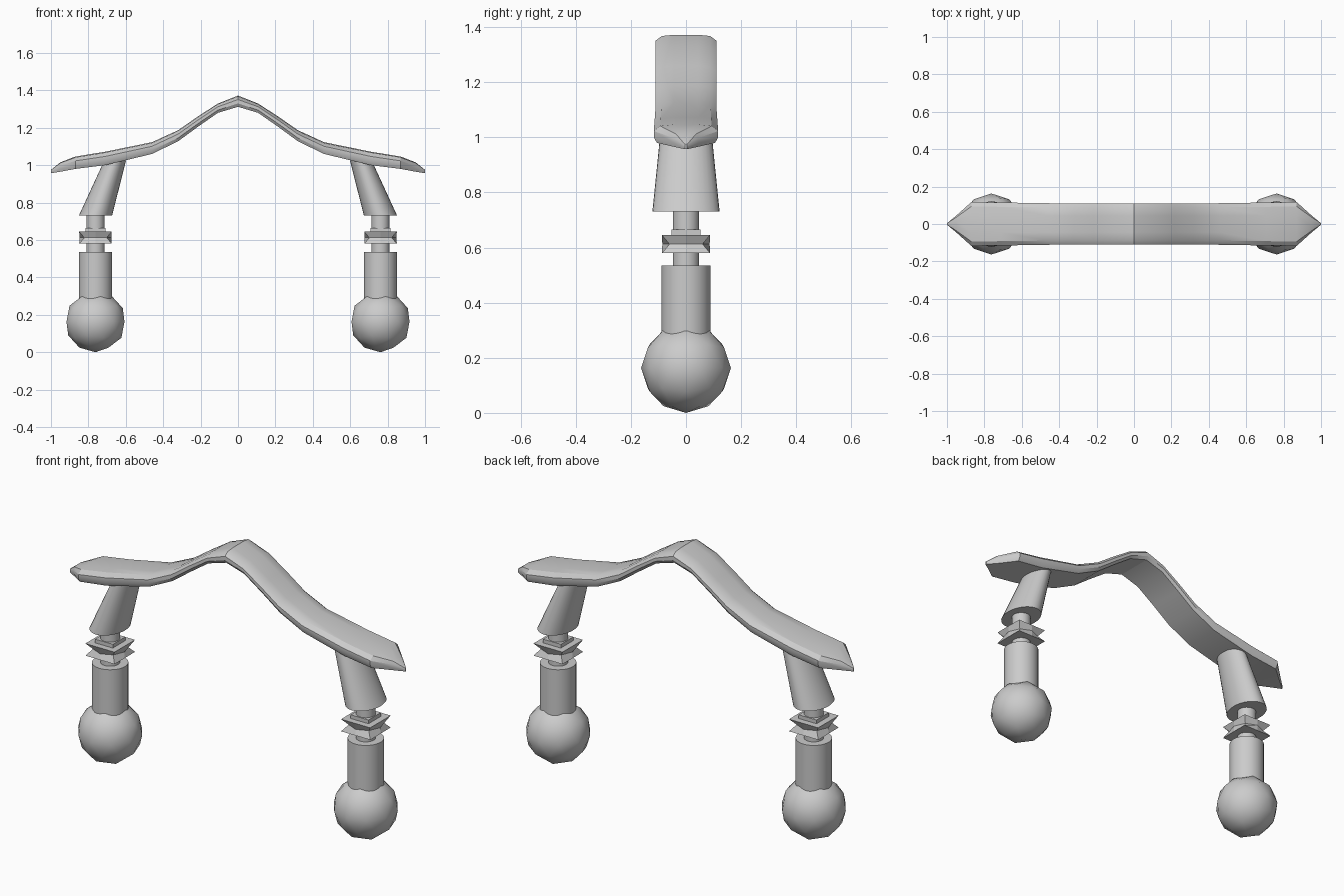
import bpy, bmesh, math

if "Cube" in bpy.data.objects:
    bpy.data.objects.remove(bpy.data.objects["Cube"])


def loft(name, rings, smooth=True):
    """Skin a list of equal-length point rings and cap both ends."""
    bm = bmesh.new()
    rows = [[bm.verts.new(p) for p in r] for r in rings]
    n = len(rows[0])
    for a, b in zip(rows, rows[1:]):
        for i in range(n):
            j = (i + 1) % n
            bm.faces.new((a[i], a[j], b[j], b[i]))
    bm.faces.new(rows[0][::-1])
    bm.faces.new(rows[-1])
    bmesh.ops.recalc_face_normals(bm, faces=bm.faces[:])
    me = bpy.data.meshes.new(name)
    bm.to_mesh(me)
    bm.free()
    ob = bpy.data.objects.new(name, me)
    bpy.context.collection.objects.link(ob)
    if smooth:
        finish(ob)
    return ob


def finish(ob, angle=32):
    bpy.ops.object.select_all(action='DESELECT')
    ob.select_set(True)
    bpy.context.view_layer.objects.active = ob
    bpy.ops.object.shade_smooth_by_angle(angle=math.radians(angle))


def ellipse(cx, z, rx, ry, n=32):
    return [(cx + rx * math.cos(2 * math.pi * i / n),
             ry * math.sin(2 * math.pi * i / n), z) for i in range(n)]


def octo(cx, z, side, corner):
    """Eight-point ring: side midpoints and corners set separately."""
    pts = []
    for x, y in ((1, 0), (1, 1), (0, 1), (-1, 1), (-1, 0), (-1, -1), (0, -1), (1, -1)):
        k = corner if x and y else side
        pts.append((cx + x * k, y * k, z))
    return pts


# Curved top beam: stations of x, underside z, top z, half width
half = [(0, 1.312, 1.372, .11), (.107, 1.28, 1.33, .11), (.215, 1.205, 1.26, .11),
        (.32, 1.128, 1.187, .11), (.46, 1.06, 1.123, .111), (.71, 1.0, 1.072, .115),
        (.87, .98, 1.046, .117), (.95, .965, 1.015, .045), (1.0, .957, .975, .004)]
stations = [(-x, a, b, w) for x, a, b, w in half[:0:-1]] + half
section = [(-.9, 0), (0, 0), (.9, 0), (1, .3), (1, .65), (.8, .93), (.4, 1),
           (-.4, 1), (-.8, .93), (-1, .65), (-1, .3)]
loft("top_beam", [[(x, u * w, a + v * (b - a)) for u, v in section]
                  for x, a, b, w in stations])

for side, s in (("left", -1), ("right", 1)):
    cx = .762 * s
    # Ball foot
    bpy.ops.mesh.primitive_ico_sphere_add(subdivisions=2, radius=.163, location=(cx, 0, .163))
    ball = bpy.context.object
    ball.name = side + "_ball_foot"
    finish(ball, 60)
    # Lower leg and thin inner rod
    loft(side + "_lower_leg", [ellipse(cx, z, .089, .089) for z in (.2, .535)])
    loft(side + "_inner_rod", [ellipse(cx, z, .048, .048) for z in (.5, .76)])
    # Square collar with notched corners, and small square washer
    loft(side + "_collar", [octo(cx, .58, .087, .087), octo(cx, .6125, .086, .06),
                            octo(cx, .645, .087, .087)], False)
    loft(side + "_washer", [octo(cx, z, .053, .053) for z in (.64, .665)], False)
    # Tapered upper leg leaning inward
    loft(side + "_upper_leg", [ellipse(cx, .73, .089, .122),
                               ellipse(.657 * s, 1.025, .058, .092)])
